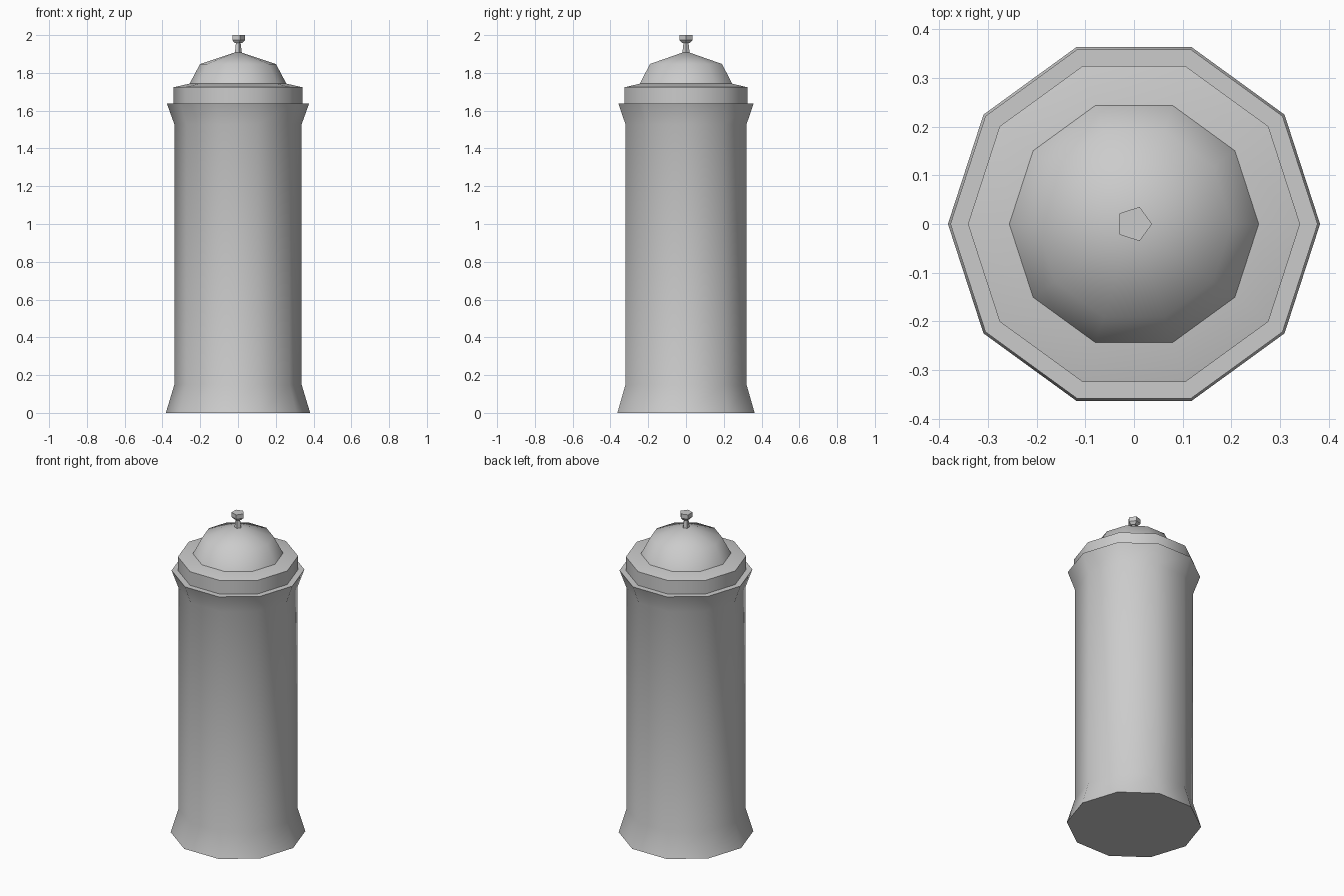
import bpy
import math

cube = bpy.data.objects.get("Cube")
if cube:
    bpy.data.objects.remove(cube, do_unlink=True)

grey = bpy.data.materials.new("plain_grey")
grey.use_nodes = True
colour = (0.6, 0.6, 0.6, 1)
grey.diffuse_color = colour
grey.node_tree.nodes["Principled BSDF"].inputs["Base Color"].default_value = colour


def lathe(name, profile, sides, smooth_angle):
    """Spin (radius, height) points about z; radius 0 ends in a pole, others in a cap."""
    verts, faces, rings = [], [], []
    for r, z in profile:
        start = len(verts)
        count = sides if r > 0 else 1
        for i in range(count):
            a = math.tau * i / sides
            verts.append((r * math.cos(a), r * math.sin(a), z))
        rings.append([start + i % count for i in range(sides)])
    for low, high in zip(rings, rings[1:]):
        for i in range(sides):
            j = (i + 1) % sides
            quad = [low[i], low[j], high[j], high[i]]
            faces.append(list(dict.fromkeys(quad)))
    if profile[0][0] > 0:
        faces.append(rings[0][::-1])
    if profile[-1][0] > 0:
        faces.append(rings[-1])
    mesh = bpy.data.meshes.new(name)
    mesh.from_pydata(verts, [], faces)
    mesh.materials.append(grey)
    obj = bpy.data.objects.new(name, mesh)
    bpy.context.collection.objects.link(obj)
    bpy.ops.object.select_all(action="DESELECT")
    obj.select_set(True)
    bpy.context.view_layer.objects.active = obj
    bpy.ops.object.shade_smooth_by_angle(angle=math.radians(smooth_angle))
    return obj


# Column with flared foot and flared rim
lathe("body", [(0.382, 0), (0.337, 0.149), (0.337, 1.528), (0.377, 1.639)], 10, 50)

# Stepped collar with a sloping shoulder
lathe("lid_collar", [(0.341, 1.63), (0.341, 1.724), (0.256, 1.743)], 10, 50)

# Domed lid
lathe("lid_dome", [(0.256, 1.743), (0.201, 1.847), (0, 1.914)], 10, 60)

# Finial with a narrow stem and wider cap
lathe("finial", [(0.021, 1.9), (0.014, 1.957), (0.021, 1.957),
                 (0.037, 1.973), (0.037, 2.0)], 5, 30)
